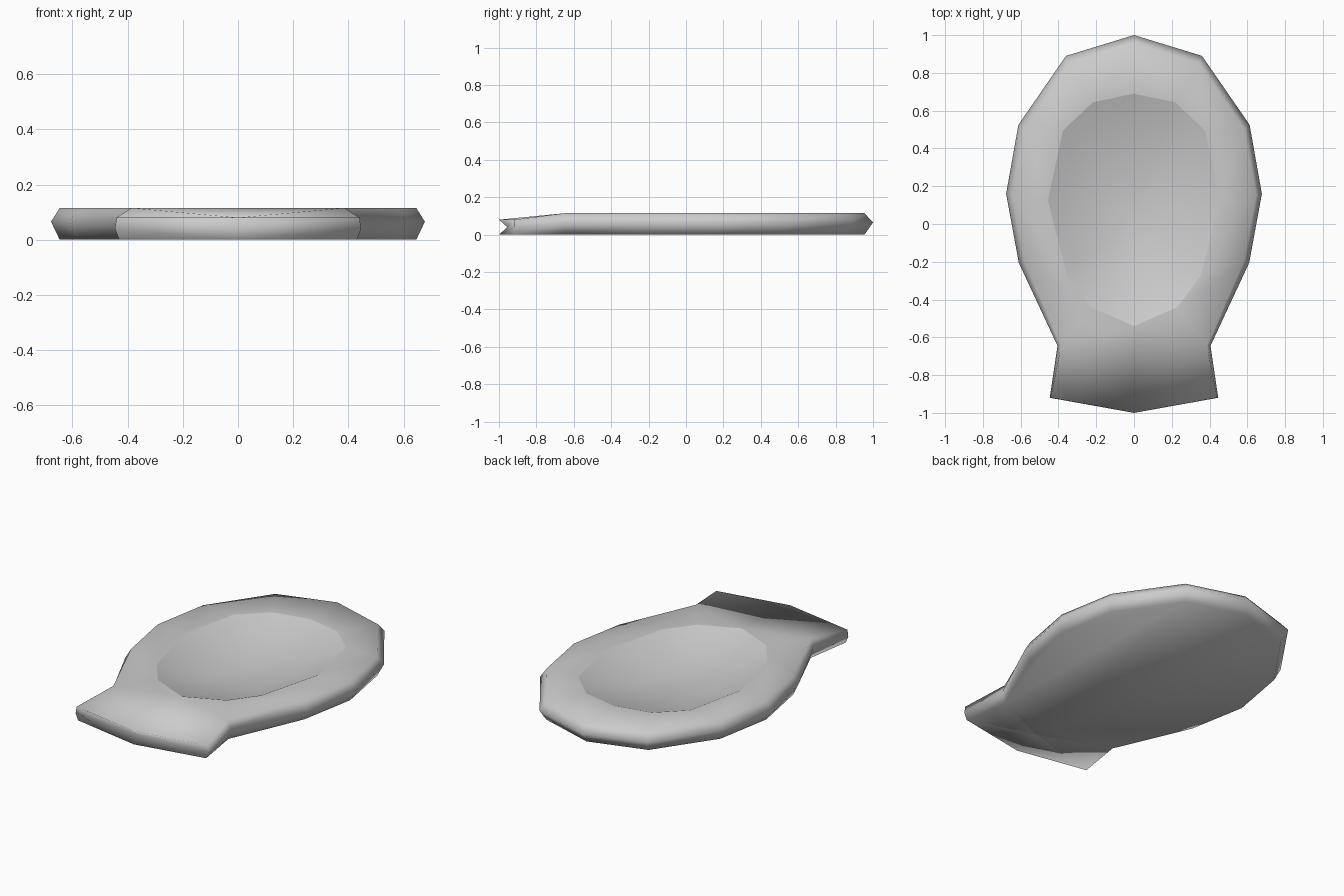
import bpy, bmesh

cube = bpy.data.objects.get("Cube")
if cube:
    bpy.data.objects.remove(cube, do_unlink=True)

grey = bpy.data.materials.new("plain_grey")
grey.use_nodes = True
colour = (0.6, 0.6, 0.6, 1)
grey.diffuse_color = colour
grey.node_tree.nodes["Principled BSDF"].inputs["Base Color"].default_value = colour

TOP, MIDDLE, INSET = 0.115, 0.065, 0.954
DEPTH, BOWL_Y = 0.107, 0.06

# Half outlines from the back tip round to the front
rim = [(0, 1), (.36, .89), (.612, .525), (.677, .16), (.61, -.205), (.405, -.645)]
bowl = [(0, .69), (.217, .645), (.376, .495), (.456, .125), (.353, -.275), (.23, -.44), (0, -.54)]

bm = bmesh.new()


def ring(points, z, scale=1.0, centre=0.0):
    return [bm.verts.new((x * scale, centre + (y - centre) * scale, z)) for x, y in points]


def strip(a, b):
    for i in range(len(a) - 1):
        bm.faces.new((a[i], a[i + 1], b[i + 1], b[i]))


def bowl_height(scale):
    return TOP - DEPTH * (1 - scale ** 2)


# Bevelled outer wall, with a notched front end on the tab
rim_in = [(x * INSET, y * (INSET if y > -.5 else 1)) for x, y in rim]
top = ring(rim_in, TOP) + ring([(.44, -.92), (0, -1)], .08)
middle = ring(rim, MIDDLE) + ring([(.446, -.92), (0, -.955)], .04)
bottom = ring(rim_in, 0) + ring([(.43, -.92), (0, -1)], 0)
strip(top, middle)
strip(middle, bottom)

# Flat top between the outer wall and the bowl
edge = ring(bowl, TOP)
strip(top[:6], edge[:6])
bm.faces.new((top[5], edge[6], edge[5]))
bm.faces.new((top[5], top[6], top[7], edge[6]))

# Evenly curved bowl with a crisp edge
previous = edge
for scale in (.85, .65, .45, .22):
    level = ring(bowl, bowl_height(scale), scale, BOWL_Y)
    strip(previous, level)
    previous = level
centre = bm.verts.new((0, BOWL_Y, bowl_height(0)))
for a, b in zip(previous, previous[1:]):
    bm.faces.new((a, b, centre))

# Flat underside and a shallow hollow below the tab
back = bm.verts.new((0, -.72, 0))
hollow = bm.verts.new((0, -.84, .03))
bm.faces.new(bottom[:6] + [back])
for a, b in ((back, bottom[5]), (bottom[5], bottom[6]), (bottom[6], bottom[7])):
    bm.faces.new((a, b, hollow))

# Smooth shading, with sharp edges round the bowl and across the hollow
for face in bm.faces:
    face.smooth = True
for a, b in list(zip(edge, edge[1:])) + [(hollow, bottom[5]), (hollow, bottom[6])]:
    bm.edges.get((a, b)).smooth = False

# Mirror the half
bmesh.ops.mirror(bm, geom=bm.verts[:] + bm.edges[:] + bm.faces[:], axis='X', merge_dist=0.0001)
bmesh.ops.remove_doubles(bm, verts=bm.verts[:], dist=0.0001)
bmesh.ops.recalc_face_normals(bm, faces=bm.faces[:])

mesh = bpy.data.meshes.new("shallow_dish")
bm.to_mesh(mesh)
bm.free()
mesh.materials.append(grey)
dish = bpy.data.objects.new("shallow_dish", mesh)
bpy.context.collection.objects.link(dish)
